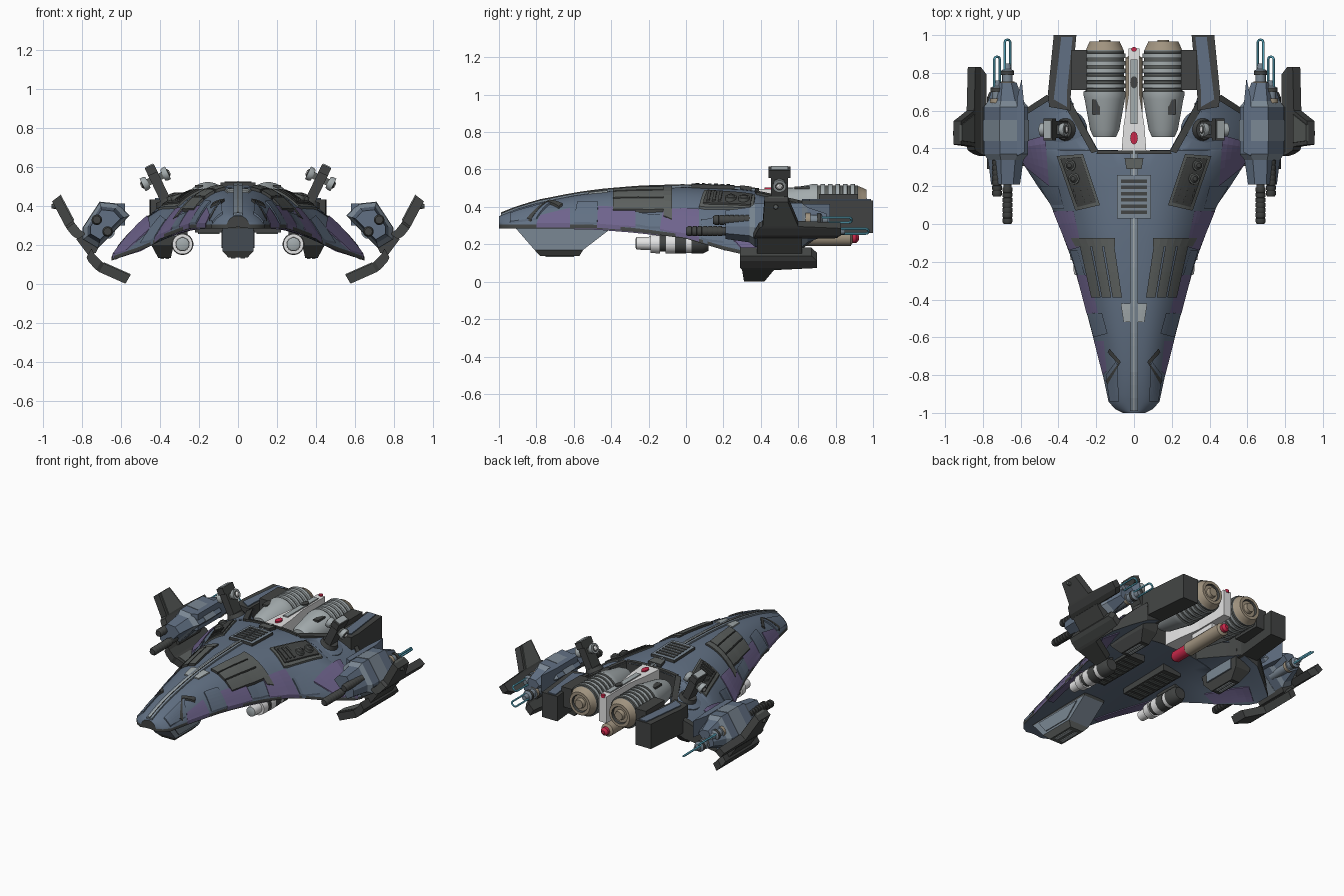
import bpy, bmesh, math
from mathutils import Vector as V

if "Cube" in bpy.data.objects:
    bpy.data.objects.remove(bpy.data.objects["Cube"])

# ten flat colours (sRGB 0-255 -> linear)
def lin(c):
    c /= 255
    return c / 12.92 if c < .04045 else ((c + .055) / 1.055) ** 2.4
COL = {}
for n, rgb in dict(slate_blue=(97, 112, 131), purple=(110, 99, 140), dark_grey=(66, 68, 67), mid_grey=(92, 96, 94),
                   steel_blue=(122, 135, 147), light_grey=(164, 172, 174), white=(228, 228, 228),
                   tan=(160, 147, 127), red=(200, 40, 74), cyan=(110, 205, 232)).items():
    m = bpy.data.materials.new(n)
    m.diffuse_color = (*[lin(c) for c in rgb], 1)
    m.use_nodes = True
    m.node_tree.nodes["Principled BSDF"].inputs["Base Color"].default_value = m.diffuse_color
    COL[n] = m

def finish(name, bm, mats, mirror, smooth):
    bmesh.ops.recalc_face_normals(bm, faces=bm.faces)
    me = bpy.data.meshes.new(name)
    bm.to_mesh(me)
    bm.free()
    for n in mats:
        me.materials.append(COL[n])
    if smooth:
        me.shade_smooth()
        me.set_sharp_from_angle(angle=math.radians(32))
    ob = bpy.data.objects.new(name, me)
    bpy.context.collection.objects.link(ob)
    if mirror:
        ob.modifiers.new("Mirror", 'MIRROR').use_mirror_merge = False

def loft(name, rings, mat, mirror=False, smooth=False):
    """Skin closed rings; mat is one colour or one colour per segment."""
    seg = [mat] * (len(rings) - 1) if isinstance(mat, str) else mat
    names = sorted(set(seg))
    bm = bmesh.new()
    R = [[bm.verts.new(p) for p in r] for r in rings]
    n = len(R[0])
    for k in range(len(R) - 1):
        for i in range(n):
            j = (i + 1) % n
            bm.faces.new((R[k][i], R[k][j], R[k + 1][j], R[k + 1][i])).material_index = names.index(seg[k])
    bm.faces.new(R[0]).material_index = names.index(seg[0])
    bm.faces.new(R[-1]).material_index = names.index(seg[-1])
    finish(name, bm, names, mirror, smooth)

def prism(name, pts, axis, k0, k1, mat, mirror=False):
    f = {'z': lambda a, b, k: (a, b, k), 'y': lambda a, b, k: (a, k, b), 'x': lambda a, b, k: (k, a, b)}[axis]
    loft(name, [[f(a, b, k) for a, b in pts] for k in (k0, k1)], mat, mirror)

def box(name, x0, x1, y0, y1, z0, z1, mat, mirror=False):
    prism(name, [(x0, y0), (x1, y0), (x1, y1), (x0, y1)], 'z', z0, z1, mat, mirror)

def lathe(name, o, axis, prof, mirror=False, n=20):
    """prof: (distance, radius, colour of the following segment)"""
    o, a = V(o), V(axis).normalized()
    u = a.orthogonal().normalized()
    v = a.cross(u)
    rings = [[o + a * p[0] + p[1] * (u * math.cos(t) + v * math.sin(t))
              for t in (2 * math.pi * i / n for i in range(n))] for p in prof]
    loft(name, rings, [p[2] for p in prof[:-1]], mirror, True)

def slab(name, A, B, mat, edge=None, mirror=True, smooth=False):
    """Closed skin between two point grids."""
    bm = bmesh.new()
    nr, nc = len(A), len(A[0])
    G = [[[bm.verts.new(p) for p in row] for row in g] for g in (A, B)]
    for g in G:
        for i in range(nr - 1):
            for j in range(nc - 1):
                bm.faces.new((g[i][j], g[i + 1][j], g[i + 1][j + 1], g[i][j + 1]))
    rim = [(0, j) for j in range(nc)] + [(i, nc - 1) for i in range(1, nr)] + \
          [(nr - 1, j) for j in range(nc - 2, -1, -1)] + [(i, 0) for i in range(nr - 2, 0, -1)]
    for (a, b), (c, d) in zip(rim, rim[1:] + rim[:1]):
        bm.faces.new((G[0][a][b], G[0][c][d], G[1][c][d], G[1][a][b])).material_index = 1
    finish(name, bm, [mat, edge or mat], mirror, smooth)

# hull shape: piecewise-linear curves along y
def curve(pts):
    def f(y):
        if y <= pts[0][0]:
            return pts[0][1]
        for (a, p), (b, q) in zip(pts, pts[1:]):
            if y <= b:
                return p + (q - p) * (y - a) / (b - a)
        return pts[-1][1]
    return f
width = curve([(-1, .06), (-.98, .1), (-.94, .135), (-.8, .165), (-.47, .25), (-.2, .325), (0, .4), (.1, .44),
               (.2, .51), (.3, .575), (.42, .65)])
crown = curve([(-1, .35), (-.9, .39), (-.78, .425), (-.6, .46), (-.46, .48), (-.25, .498), (0, .506), (.3, .495),
               (.5, .47), (1, .44)])
rim_z = curve([(-1, .305), (-.5, .305), (-.25, .285), (0, .25), (.2, .19), (.42, .14)])
belly = curve([(-1, .292), (-.5, .3), (0, .31), (.4, .32)])
inner = curve([(.39, 0), (.391, .19), (.66, .34)])
outer = curve([(.56, .65), (.68, .46)])

def top(x, y):
    t = min(abs(x) / width(y), 1)
    return rim_z(y) + (crown(y) - rim_z(y)) * (1 - t ** 2.8)

def under(x, y):
    t = min(abs(x) / width(y), 1)
    e = rim_z(y) - .02
    return e + (belly(y) - e) * (1 - t * t)

ys = [-1, -.98, -.94, -.9] + [-.8 + .1 * i for i in range(12)] + [.39, .391, .45, .5, .56, .62, .68]
rows = [[(inner(y) + (min(width(y), outer(y)) - inner(y)) * j / 14, y) for j in range(15)] for y in ys]
slab("hull_shell", [[(x, y, top(x, y)) for x, y in r] for r in rows],
     [[(x, y, under(x, y)) for x, y in r] for r in rows], "slate_blue", "dark_grey", smooth=True)

def panel(name, q, mat, off=.008, mirror=True, n=6, surf=top, sink=.015):
    """Plate following the hull, from four (x, y) corners."""
    a, b, c, d = [V(p) for p in q]
    g = [[a.lerp(b, i / n).lerp(d.lerp(c, i / n), j / n) for i in range(n + 1)] for j in range(n + 1)]
    slab(name, [[(p.x, p.y, surf(*p) + off) for p in r] for r in g],
         [[(p.x, p.y, surf(*p) - sink) for p in r] for r in g], mat, "dark_grey" if off > .012 else mat, mirror)

# side armour plates, above and below
for i, q in enumerate([[(.45, .2), (.575, .3), (.645, .42), (.47, .47)], [(.32, .07), (.43, .07), (.345, -.14), (.28, -.12)],
                       [(.24, -.27), (.304, -.27), (.251, -.475), (.19, -.47)], [(.16, -.62), (.212, -.62), (.166, -.8), (.145, -.78)]]):
    panel(f"purple_plate_{i}", q, "purple")
panel("purple_under_plate", [(.42, .2), (.5, .2), (.63, .44), (.54, .5)], "purple", .005, surf=under, sink=.007)
panel("purple_under_strip", [(.17, -.6), (.21, -.6), (.34, -.14), (.28, -.14)], "purple", .005, surf=under, sink=.006)
for i, q in enumerate([[(.3, -.14), (.34, -.14), (.3, -.27), (.26, -.27)], [(.17, -.47), (.248, -.475), (.215, -.6), (.14, -.58)],
                       [(.4, .2), (.5, .2), (.43, .08), (.37, .08)], [(.09, -.72), (.15, -.8), (.13, -.94), (.08, -.94)]]):
    panel(f"blue_plate_{i}", q, "slate_blue", .011)
# dark dorsal slats, nose trims, rear edge trims
for i in range(3):
    a, b = i / 3 + .02, (i + 1) / 3 - .02
    panel(f"dorsal_plate_{i}", [(.1 + .19 * a, -.12), (.1 + .19 * b, -.12), (.06 + .17 * b, -.39), (.06 + .17 * a, -.39)],
          "mid_grey", .016)
for i, q in enumerate([[(0, .37), (.2, .37), (.19, .39), (0, .39)], [(.1, -.075), (.335, -.075), (.31, -.12), (.1, -.12)],
                       [(.07, -.73), (.13, -.66), (.14, -.68), (.085, -.74)], [(.07, -.73), (.085, -.74), (.15, -.83), (.14, -.85)],
                       [(.19, .385), (.225, .375), (.375, .64), (.34, .66)], [(.44, .66), (.46, .685), (.62, .58), (.6, .56)]]):
    panel(f"dark_trim_{i}", q, "mid_grey" if i == 1 else "dark_grey", .013)
panel("nose_badge_plate", [(-.07, -.42), (.07, -.42), (.055, -.52), (-.055, -.52)], "light_grey", .008, False)
panel("dorsal_cap", [(-.05, .35), (.05, .35), (.04, .29), (-.04, .29)], "mid_grey", .02, False)
# spine rib with a raised centre line
panel("spine_rib", [(-.022, -.99), (.022, -.99), (.022, .39), (-.022, .39)], "steel_blue", .011, False, 20)
panel("spine_line", [(-.006, -.99), (.006, -.99), (.006, .39), (-.006, .39)], "light_grey", .016, False, 20)
# dorsal vent
panel("vent_frame", [(-.09, .03), (.09, .03), (.09, .26), (-.09, .26)], "steel_blue", .02, False)
for i in range(6):
    y = .052 + i * .033
    panel(f"vent_slot_{i}", [(-.07, y), (.07, y), (.07, y + .019), (-.07, y + .019)], "dark_grey", .024, False, 2)
# shoulder sensor bays
panel("sensor_bay_rim", [(.27, .37), (.41, .36), (.31, .07), (.18, .1)], "mid_grey", .012)
panel("sensor_bay", [(.28, .355), (.39, .345), (.3, .09), (.2, .115)], "dark_grey", .02)
for i, (x, y) in enumerate([(.33, .31), (.31, .24)]):
    lathe(f"sensor_lens_{i}", (x, y, top(x, y)), (.35, 0, 1),
          [(0, .03, "mid_grey"), (.03, .03, "mid_grey"), (.03, .022, "dark_grey"), (.04, .012, "dark_grey"), (.041, .003, "dark_grey")], True)
for i in range(3):
    y = .12 + i * .03
    panel(f"sensor_step_{i}", [(.225 + i * .01, y), (.3 + i * .01, y - .01), (.3 + i * .01, y + .006), (.225 + i * .01, y + .016)],
          "dark_grey", .028, True, 2)

# rear booms
prism("rear_boom", [(.335, .6), (.45, .62), (.455, .7), (.425, 1), (.305, 1), (.335, .68)], 'z', .26, .435, "dark_grey", True)
prism("boom_deck", [(.355, .62), (.425, .66), (.385, .99), (.325, .99), (.355, .7)], 'z', .43, .442, "slate_blue", True)
box("engine_pylon", .25, .33, .71, .92, .33, .47, "dark_grey", True)

# main engines: light cone, ribbed drum, tan nozzle
prof = [(.46, .06, "light_grey"), (.5, .078, "light_grey"), (.66, .107, "light_grey")]
for i in range(6):
    y = .68 + i * .04
    prof += [(y, .112, "light_grey"), (y + .022, .112, "mid_grey"), (y + .024, .102, "mid_grey"), (y + .038, .102, "light_grey")]
prof += [(.92, .1, "tan"), (.945, .09, "tan"), (.965, .08, "tan"), (.965, .06, "dark_grey"), (.95, .055, "tan"),
         (.95, .035, "tan"), (.975, .03, "tan"), (.975, .004, "tan")]
lathe("main_engine", (.155, 0, .412), (0, 1, 0), prof, True, 28)
box("engine_hatch", .18, .22, .58, .66, .495, .508, "dark_grey", True)

# white centre fairing
prism("centre_fairing", [(-.065, .39), (.065, .39), (.055, .52), (.03, .68), (.03, .93), (-.03, .93), (-.03, .68), (-.055, .52)],
      'z', .31, .495, "white")
box("fairing_slot", -.018, .018, .53, .87, .49, .503, "light_grey")
def disc(name, y, rx, ry, z, mat):
    prism(name, [(rx * math.cos(t * math.pi / 8), y + ry * math.sin(t * math.pi / 8)) for t in range(16)], 'z', z - .02, z, mat)
disc("fairing_port", .75, .02, .032, .51, "dark_grey")
disc("fairing_red_light", .455, .02, .034, .504, "red")
disc("fairing_tail_light", .925, .015, .012, .504, "red")
lathe("belly_tank", (0, 0, .235), (0, 1, 0), [(.4, .025, "red"), (.42, .038, "red"), (.55, .038, "tan"), (.55, .045, "tan"),
      (.88, .045, "tan"), (.89, .028, "red"), (.91, .028, "red"), (.925, .012, "red")])
box("tank_strut", -.02, .02, .6, .8, .26, .32, "white")

# chin pod under the nose
def rect(x, y0, y1, z):
    return [(-x, y0, z), (x, y0, z), (x, y1, z), (-x, y1, z)]
loft("chin_pod", [rect(.08, -.92, -.38, .33), rect(.08, -.91, -.4, .285), rect(.08, -.81, -.55, .17), rect(.05, -.78, -.57, .137)],
     ["dark_grey", "steel_blue", "mid_grey"])
prism("chin_side_panel", [(-.85, .275), (-.47, .275), (-.57, .185), (-.78, .185)], 'x', .078, .086, "steel_blue", True)
box("chin_slot", .012, .036, -.75, -.6, .132, .14, "light_grey", True)
# belly louvres
box("belly_louvre_box", .08, .22, -.2, .2, .265, .32, "dark_grey", True)
for i in range(7):
    box(f"belly_louvre_{i}", .095, .205, -.18 + i * .053, -.155 + i * .053, .258, .267, "mid_grey", True)

# under-wing gear housings
loft("gear_housing", [[(x, y, z) for x, y in ((x0, y0), (x1, y0), (x1, y1), (x0, y1))] for z, x0, x1, y0, y1 in
     ((.32, .32, .45, .28, .64), (.2, .33, .445, .3, .62), (.135, .345, .41, .36, .56))], "dark_grey", True)
box("gear_side_panel", .32, .34, .34, .58, .2, .28, "steel_blue", True)
for i in range(2):
    box(f"gear_slot_{i}", .355 + i * .026, .372 + i * .026, .39, .53, .129, .137, "light_grey", True)
# belly cannons
prof = [(-.27, .022, "light_grey"), (-.265, .034, "white"), (-.19, .036, "white"), (-.19, .052, "white"), (-.14, .055, "white"),
        (-.14, .045, "dark_grey"), (-.11, .045, "dark_grey"), (-.11, .056, "white"), (-.06, .056, "white"), (-.06, .055, "dark_grey"),
        (0, .055, "dark_grey"), (0, .052, "white"), (.03, .052, "white"), (.03, .055, "dark_grey"), (.09, .055, "dark_grey"), (.12, .04, "dark_grey")]
lathe("belly_cannon", (.285, 0, .205), (0, 1, 0), prof, True)
box("cannon_strut", .26, .31, -.08, .1, .22, .3, "dark_grey", True)

# wingtip weapon pods: hexagonal loft along y
hexa = [(.71, .42), (.615, .41), (.56, .35), (.72, .185), (.795, .23), (.795, .29)]
def pod_ring(y, s, cx=.685, cz=.31):
    return [(cx + (x - cx) * s, y, cz + (z - cz) * s) for x, z in hexa]
loft("weapon_pod", [pod_ring(.21, .65), pod_ring(.34, .8), pod_ring(.37, 1), pod_ring(.62, 1), pod_ring(.65, .8), pod_ring(.75, .5)],
     ["slate_blue", "steel_blue", "slate_blue", "steel_blue", "slate_blue"], True)
loft("pod_band", [pod_ring(.44, 1.03), pod_ring(.55, 1.03)], "steel_blue", True)
prism("pod_blade", [(.58, .38), (.62, .36), (.62, .66), (.595, .77), (.58, .62)], 'z', .3, .415, "slate_blue", True)
prism("pod_fin_bracket", [(.73, .28), (.8, .27), (.83, .23), (.77, .15), (.73, .16), (.7, .22)], 'y', .38, .62, "dark_grey", True)
# twin guns, each with a glowing loop at the back
for k, (x, z, y) in enumerate([(.67, .27, 0), (.725, .33, .145)]):
    prof = []
    for i in range(7):
        prof += [(.012 + i * .027, .027, "dark_grey"), (.03 + i * .027, .027, "dark_grey"), (.031 + i * .027, .022, "dark_grey")]
    lathe(f"gun_barrel_{k}", (x, y, z), (0, 1, 0), [(0, .02, "dark_grey")] + prof + [(.26, .022, "dark_grey")], True, 14)
    e = (.98, .89)[k]
    lathe(f"gun_breech_{k}", (x, e, z), (0, 1, 0), [(-.4, .03, "steel_blue"), (-.25, .03, "steel_blue"), (-.25, .038, "tan"),
          (-.225, .038, "steel_blue"), (-.225, .028, "steel_blue"), (-.19, .028, "dark_grey"), (-.19, .036, "dark_grey"),
          (-.17, .036, "steel_blue"), (-.16, .02, "steel_blue"), (-.13, .016, "steel_blue")], True, 14)
    d = V((.75, 0, .66))
    path = [(-1, -.17), (-1, -.02)] + [(-math.cos(t * math.pi / 6), -.02 + .016 * math.sin(t * math.pi / 6)) for t in range(1, 6)] + [(1, -.02), (1, -.17)]
    pts = [V((x, e + b, z)) + d * a * .02 for a, b in path]
    s = d.cross(V((0, 1, 0))).normalized()
    rings = []
    for i, p in enumerate(pts):
        w = (pts[min(i + 1, len(pts) - 1)] - pts[max(i - 1, 0)]).normalized().cross(s)
        rings.append([p + .0065 * (s * math.cos(q * math.pi / 3) + w * math.sin(q * math.pi / 3)) for q in range(6)])
    loft(f"gun_glow_loop_{k}", rings, "cyan", True, True)

# bent wingtip fins: stations of (x, z, y start, y end)
def fin(name, st, off, mat):
    g = [[[(x + s * off[0], y0 + (y1 - y0) * j, z + s * off[1]) for j in (0, 1)] for x, z, y0, y1 in st] for s in (1, -1)]
    slab(name, g[0], g[1], mat)
up = [(.8, .245, .36, .79), (.83, .262, .37, .83), (.86, .3, .39, .83), (.866, .31, .41, .6), (.935, .44, .42, .545)]
low = [(.765, .16, .29, .67), (.752, .133, .29, .7), (.715, .095, .29, .7), (.7, .084, .3, .47), (.565, .024, .31, .42)]
fin("upper_fin", up, (.02, -.015), "dark_grey")
fin("lower_fin", low, (.013, -.022), "dark_grey")
fin("upper_fin_plate", [(x - .012, z + .009, a + .02, b - .02) for x, z, a, b in up[3:]], (.013, -.01), "mid_grey")
fin("lower_fin_plate", [(x - .006, z + .013, a + .02, b - .02) for x, z, a, b in low[3:]], (.008, -.014), "mid_grey")
lathe("fin_tip_nub", (.93, .48, .4), (1, 0, 0), [(0, .015, "mid_grey"), (.028, .012, "mid_grey")], True, 8)

# dorsal turrets, leaning outwards
n, s = V((.43, 0, .9)).normalized(), V((.9, 0, -.43)).normalized()
o = V((.36, .5, .405))
lathe("turret_base", o - n * .05, n, [(0, .1, "slate_blue"), (.05, .095, "slate_blue"), (.058, .06, "dark_grey"), (.085, .05, "dark_grey")], True)
def tbox(name, c, a, b, h, mat):
    loft(name, [[o + n * (c + k) + s * p * a + V((0, q * b, 0)) for p, q in ((-1, -1), (1, -1), (1, 1), (-1, 1))] for k in (-h, h)], mat, True)
tbox("turret_stem", .1, .026, .045, .1, "dark_grey")
tbox("turret_head", .2, .026, .058, .022, "dark_grey")
tbox("turret_head_cap", .223, .02, .045, .004, "light_grey")
tbox("turret_yoke", .15, .05, .025, .018, "mid_grey")
for i, k in enumerate((-1, 1)):
    lathe(f"turret_drum_{i}", o + n * .15 + s * k * .042, s * k, [(0, .03, "light_grey"), (.012, .036, "light_grey"),
          (.03, .036, "light_grey"), (.03, .022, "dark_grey"), (.036, .016, "white"), (.04, .01, "white")], True, 14)
